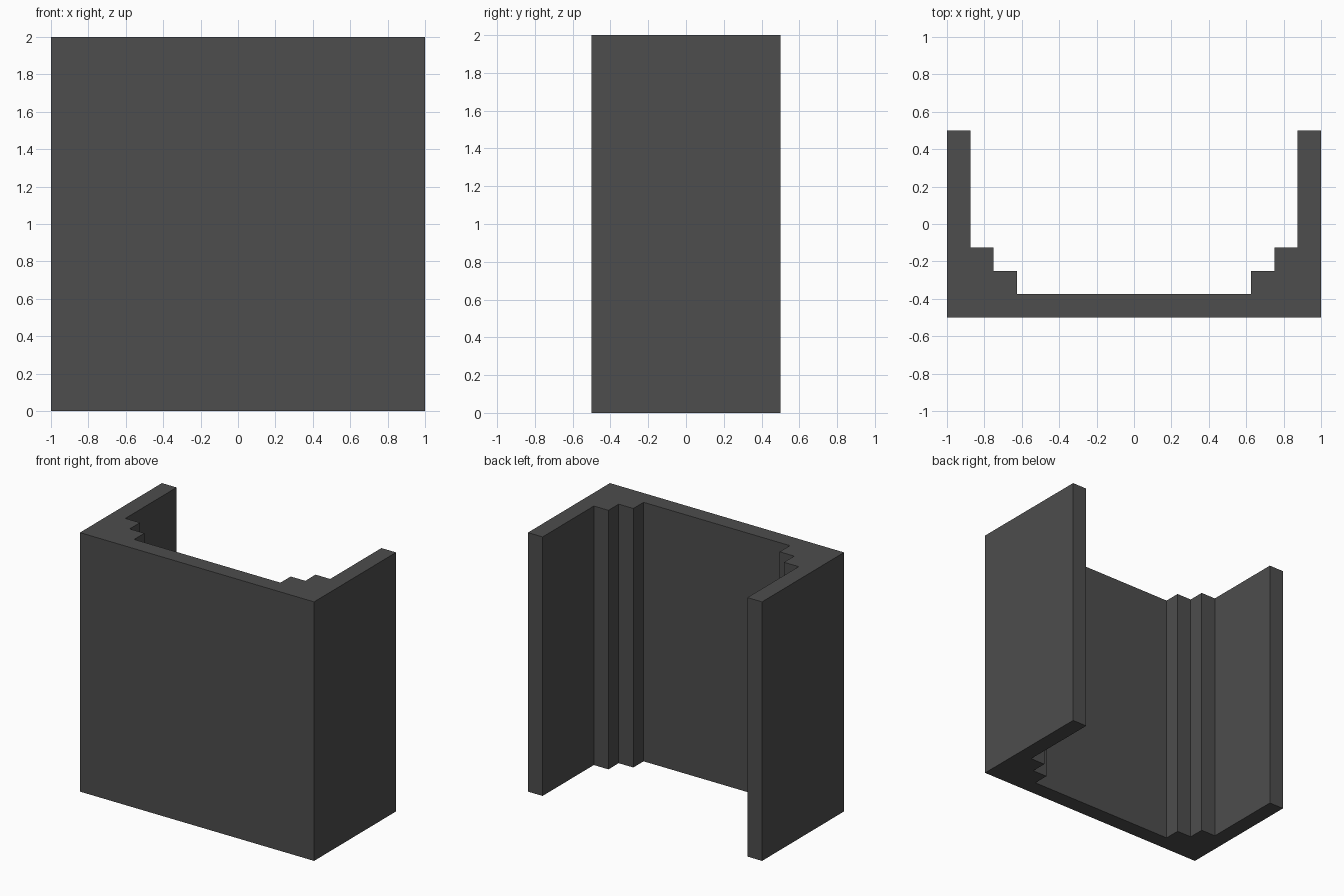
import bpy, bmesh

if "Cube" in bpy.data.objects:
    bpy.data.objects.remove(bpy.data.objects["Cube"])

# Dark grey material
mat = bpy.data.materials.new("dark_grey")
mat.diffuse_color = (0.075, 0.075, 0.075, 1.0)
mat.use_nodes = True
mat.node_tree.nodes["Principled BSDF"].inputs["Base Color"].default_value = mat.diffuse_color

# Right half of the plan: outer corner, side wall, then inner steps
half = [(1, -0.5), (1, 0.5), (0.875, 0.5), (0.875, -0.125), (0.75, -0.125),
        (0.75, -0.25), (0.625, -0.25), (0.625, -0.375)]
profile = half + [(-x, y) for x, y in reversed(half)]

# Extrude the mirrored plan upward
bm = bmesh.new()
base = bm.faces.new([bm.verts.new((x, y, 0)) for x, y in profile])
result = bmesh.ops.extrude_face_region(bm, geom=[base], use_keep_orig=True)
top = [v for v in result["geom"] if isinstance(v, bmesh.types.BMVert)]
bmesh.ops.translate(bm, verts=top, vec=(0, 0, 2))
bmesh.ops.recalc_face_normals(bm, faces=bm.faces)

mesh = bpy.data.meshes.new("stepped_channel_wall")
bm.to_mesh(mesh)
bm.free()
mesh.materials.append(mat)
wall = bpy.data.objects.new("stepped_channel_wall", mesh)
bpy.context.collection.objects.link(wall)
